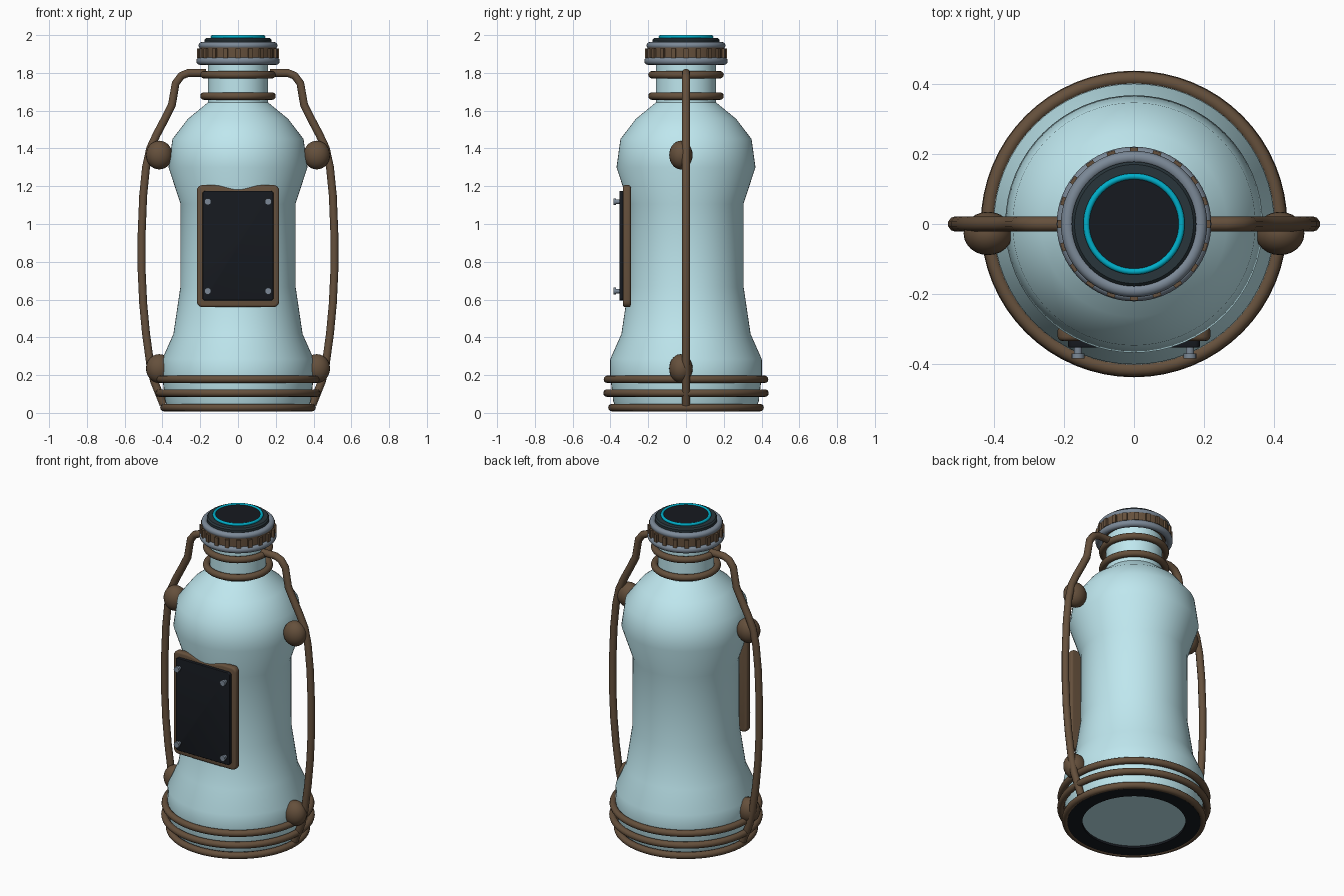
import bpy, bmesh, math
from mathutils import Matrix

if "Cube" in bpy.data.objects:
    bpy.data.objects.remove(bpy.data.objects["Cube"])


def material(name, rgb):
    m = bpy.data.materials.new(name)
    m.diffuse_color = (*rgb, 1)
    m.use_nodes = True
    m.node_tree.nodes["Principled BSDF"].inputs["Base Color"].default_value = m.diffuse_color
    return m


GLASS = material("pale_blue", (0.52, 0.80, 0.86))
BROWN = material("bronze", (0.13, 0.08, 0.045))
STEEL = material("steel", (0.20, 0.25, 0.31))
DARK = material("dark", (0.008, 0.010, 0.014))
SLATE = material("slate", (0.022, 0.036, 0.044))
CYAN = material("cyan", (0.0, 0.42, 0.58))


def finish(ob, name, mat, angle=40):
    ob.name = name
    ob.data.materials.append(mat)
    bpy.ops.object.select_all(action='DESELECT')
    ob.select_set(True)
    bpy.context.view_layer.objects.active = ob
    bpy.ops.object.shade_smooth_by_angle(angle=math.radians(angle))
    return ob


def from_bmesh(bm, name, mat, angle=40):
    bmesh.ops.recalc_face_normals(bm, faces=bm.faces)
    me = bpy.data.meshes.new(name)
    bm.to_mesh(me)
    bm.free()
    ob = bpy.data.objects.new(name, me)
    bpy.context.collection.objects.link(ob)
    return finish(ob, name, mat, angle)


def lathe(name, profile, mat, closed=False, seg=64, angle=40):
    bm = bmesh.new()
    vs = [bm.verts.new((r, 0, z)) for r, z in profile]
    edges = [bm.edges.new(p) for p in zip(vs, vs[1:])]
    if closed:
        edges.append(bm.edges.new((vs[-1], vs[0])))
    bmesh.ops.spin(bm, geom=vs + edges, cent=(0, 0, 0), axis=(0, 0, 1),
                   angle=math.tau, steps=seg, use_duplicate=False)
    bmesh.ops.remove_doubles(bm, verts=bm.verts, dist=1e-5)
    return from_bmesh(bm, name, mat, angle)


def ring(name, z, major, minor, mat):
    bpy.ops.mesh.primitive_torus_add(location=(0, 0, z), major_radius=major, minor_radius=minor,
                                     major_segments=64, minor_segments=12)
    return finish(bpy.context.object, name, mat)


def plate(name, outline, y0, y1, bevel, mat):
    """Extrude an (x, z) outline from y0 (back) to y1 (front)."""
    bm = bmesh.new()
    face = bm.faces.new([bm.verts.new((x, y0, z)) for x, z in outline])
    out = bmesh.ops.extrude_face_region(bm, geom=[face])["geom"]
    moved = [g for g in out if isinstance(g, bmesh.types.BMVert)]
    bmesh.ops.translate(bm, verts=moved, vec=(0, y1 - y0, 0))
    rim = [e for e in bm.edges if abs(e.verts[0].co.y - e.verts[1].co.y) < 1e-6]
    bmesh.ops.bevel(bm, geom=rim, offset=bevel, segments=3, profile=0.5, affect='EDGES')
    return from_bmesh(bm, name, mat, 45)


def rounded_outline(hw, z0, z1, r, dip=0.0):
    pts = []
    corners = [(hw - r, z0 + r, -90), (hw - r, z1 - r, 0), (-hw + r, z1 - r, 90), (-hw + r, z0 + r, 180)]
    for i, (cx, cz, a0) in enumerate(corners):
        for k in range(5):
            a = math.radians(a0 + k * 22.5)
            pts.append((cx + r * math.cos(a), cz + r * math.sin(a)))
        if i == 1 and dip:  # wavy top edge
            for k in range(1, 12):
                x = (hw - r) * (1 - k / 6)
                pts.append((x, z1 - dip * (0.5 + 0.5 * math.cos(math.pi * min(1, abs(x) / 0.13)))))
    return pts


# bottle body
lathe("bottle_body", [(0, 0.025), (0.37, 0.025), (0.385, 0.06), (0.402, 0.2), (0.401, 0.285),
                      (0.342, 0.418), (0.305, 0.667), (0.304, 1.106), (0.368, 1.30), (0.347, 1.45),
                      (0.265, 1.557), (0.16, 1.643), (0.16, 1.88), (0, 1.88)], GLASS)
lathe("base_pad", [(0.295, 0.012), (0.38, 0.012), (0.38, 0.045), (0.295, 0.045)], DARK, closed=True)

# bronze hoops
for i, (z, outer) in enumerate([(0.028, 0.412), (0.105, 0.438), (0.178, 0.436), (1.677, 0.2), (1.79, 0.2)]):
    ring(f"hoop_{i}", z, outer - 0.02, 0.02, BROWN)

# cap: steel rims, ribbed grip, dark top with glowing ring
ring("cap_lower_rim", 1.863, 0.200, 0.021, STEEL)
ring("cap_upper_rim", 1.945, 0.190, 0.019, STEEL)
lathe("cap_grip", [(0, 1.865), (0.205, 1.865), (0.205, 1.938), (0, 1.938)], BROWN)
bm = bmesh.new()
for i in range(20):
    m = (Matrix.Rotation(math.tau * (i + 0.25 * 20) / 20, 4, 'Z') @ Matrix.Translation((0.207, 0, 1.903))
         @ Matrix.Diagonal((0.022, 0.024, 0.05, 1)))
    bmesh.ops.create_cube(bm, size=1, matrix=m)
from_bmesh(bm, "cap_ribs", BROWN, 30)
lathe("cap_top", [(0, 1.93), (0.178, 1.93), (0.178, 1.975), (0.17, 1.984), (0, 1.984)], SLATE, angle=30)
lathe("cap_lens", [(0, 1.98), (0.134, 1.98), (0.134, 1.993), (0, 1.993)], DARK, angle=30)
ring("cap_light", 1.991, 0.136, 0.009, CYAN)

# side handles and their knobs
PATH = [(0.17, 1.80), (0.262, 1.80), (0.30, 1.785), (0.33, 1.745), (0.35, 1.63), (0.385, 1.56),
        (0.43, 1.475), (0.465, 1.40), (0.487, 1.30), (0.502, 1.15), (0.51, 0.95), (0.51, 0.75), (0.502, 0.58),
        (0.487, 0.42), (0.465, 0.26), (0.445, 0.17), (0.395, 0.045)]
for side, s in (("left", -1), ("right", 1)):
    cu = bpy.data.curves.new("handle", 'CURVE')
    cu.dimensions = '3D'
    cu.bevel_depth = 0.022
    cu.bevel_resolution = 3
    cu.use_fill_caps = True
    sp = cu.splines.new('POLY')
    sp.points.add(len(PATH) - 1)
    for p, (x, z) in zip(sp.points, PATH):
        p.co = (s * x, 0, z, 1)
    ob = bpy.data.objects.new("handle", cu)
    bpy.context.collection.objects.link(ob)
    bpy.ops.object.select_all(action='DESELECT')
    ob.select_set(True)
    bpy.context.view_layer.objects.active = ob
    bpy.ops.object.convert(target='MESH')
    finish(bpy.context.object, f"handle_{side}", BROWN)
    for level, z in (("upper", 1.365), ("lower", 0.235)):
        bpy.ops.mesh.primitive_uv_sphere_add(segments=24, ring_count=14, radius=1,
                                             location=(s * 0.417, -0.027, z))
        bpy.context.object.scale = (0.07, 0.062, 0.076)
        finish(bpy.context.object, f"knob_{level}_{side}", BROWN)

# front panel with frame and bolts
plate("panel_frame", rounded_outline(0.218, 0.56, 1.206, 0.03, 0.022), -0.292, -0.334, 0.012, BROWN)
plate("panel", rounded_outline(0.188, 0.595, 1.175, 0.015), -0.32, -0.353, 0.004, DARK)
for sx in (-1, 1):
    for z in (0.645, 1.118):
        for part, r, y0, y1 in (("shaft", 0.012, -0.345, -0.374), ("head", 0.018, -0.37, -0.385)):
            bpy.ops.mesh.primitive_cylinder_add(vertices=16, radius=r, depth=abs(y1 - y0),
                                                location=(sx * 0.16, (y0 + y1) / 2, z),
                                                rotation=(math.pi / 2, 0, 0))
            finish(bpy.context.object, f"bolt_{part}", STEEL)
